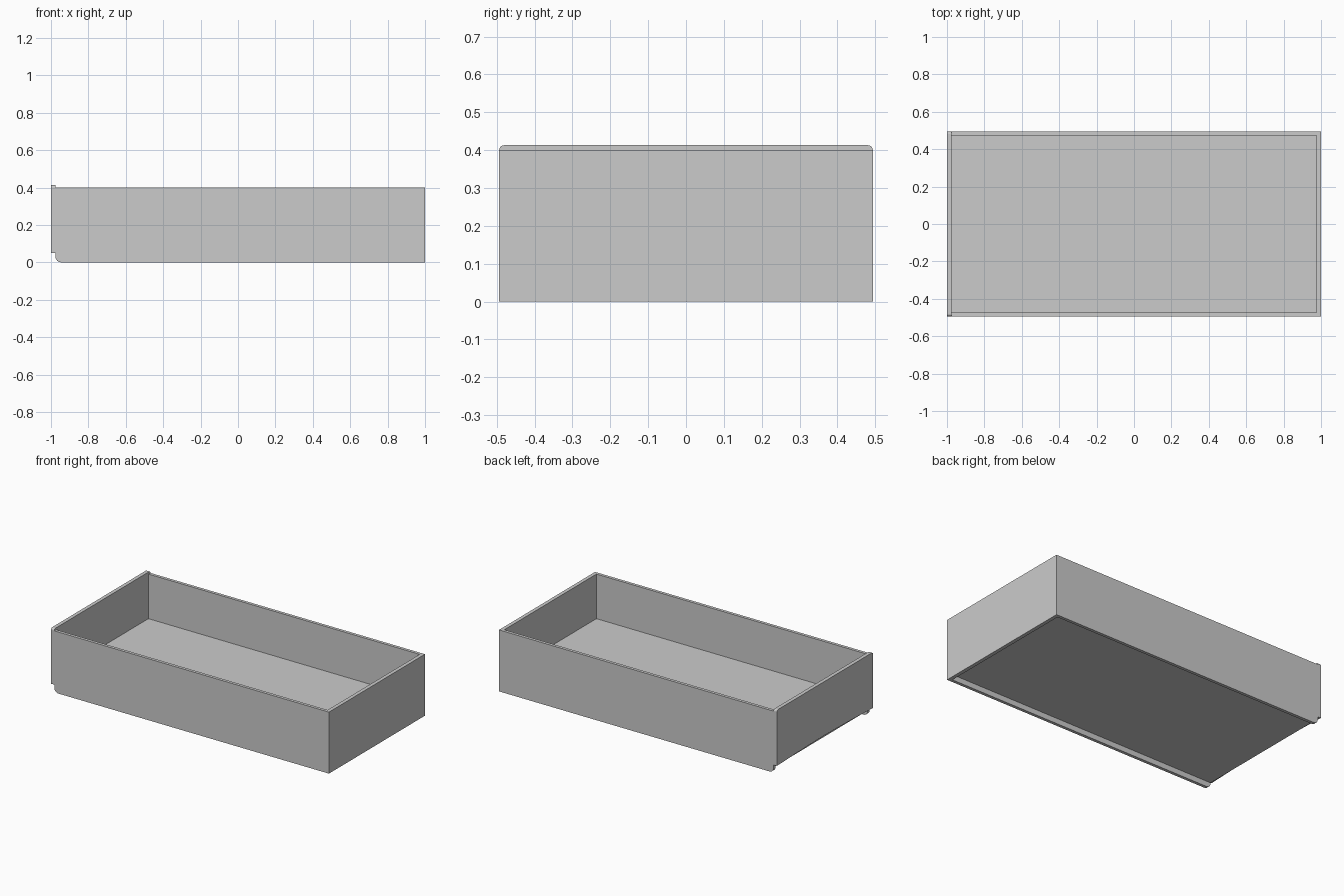
import bpy, bmesh, math

if "Cube" in bpy.data.objects:
    bpy.data.objects.remove(bpy.data.objects["Cube"])

W = 0.4935      # half depth
T = 0.02        # side wall thickness
E = 0.024       # end wall thickness
H = 0.40        # wall height
FLOOR_LOW, FLOOR_TOP = 0.035, 0.11


def prism(name, points, start, depth):
    """Extrude a closed outline of 3D points along a vector."""
    bm = bmesh.new()
    face = bm.faces.new([bm.verts.new(p) for p in points])
    result = bmesh.ops.extrude_face_region(bm, geom=[face])
    verts = [v for v in result["geom"] if isinstance(v, bmesh.types.BMVert)]
    bmesh.ops.translate(bm, verts=verts, vec=depth)
    bmesh.ops.translate(bm, verts=bm.verts, vec=start)
    bmesh.ops.recalc_face_normals(bm, faces=bm.faces)
    mesh = bpy.data.meshes.new(name)
    bm.to_mesh(mesh)
    bm.free()
    obj = bpy.data.objects.new(name, mesh)
    bpy.context.collection.objects.link(obj)
    return obj


def arc(cx, cz, r, a0, a1, n=6):
    """Points of an arc, angles in degrees."""
    angles = [math.radians(a0 + (a1 - a0) * i / n) for i in range(n + 1)]
    return [(cx + r * math.cos(a), cz + r * math.sin(a)) for a in angles]


# Side walls, rounded at the lower corner behind the front panel
x0 = -1 + E
profile = [(1, 0), (1, H), (x0, H)] + arc(x0 + 0.03, 0.03, 0.03, 180, 270)
for name, y in (("front_side_wall", -W), ("back_side_wall", W - T)):
    prism(name, [(x, 0, z) for x, z in profile], (0, y, 0), (0, T, 0))

# Plain end wall between the sides
inner = W - T
prism("end_wall", [(0, -inner, 0), (0, inner, 0), (0, inner, H), (0, -inner, H)],
      (1 - E, 0, 0), (E, 0, 0))

# Raised floor, recessed from the lower edges
prism("floor", [(0, -inner, FLOOR_LOW), (0, inner, FLOOR_LOW),
                (0, inner, FLOOR_TOP), (0, -inner, FLOOR_TOP)],
      (x0, 0, 0), (2 - 2 * E, 0, 0))

# Face panel with rounded top corners and a shallow arched lower edge
top, r = 0.413, 0.013
outline = arc(W - r, top - r, r, 0, 90) + arc(-W + r, top - r, r, 90, 180)
n = 16
for i in range(n + 1):
    y = -W + 2 * W * i / n
    outline.append((y, 0.05 + 0.012 * math.sin(math.pi * i / n)))
prism("face_panel", [(0, y, z) for y, z in outline], (-1, 0, 0), (E, 0, 0))
